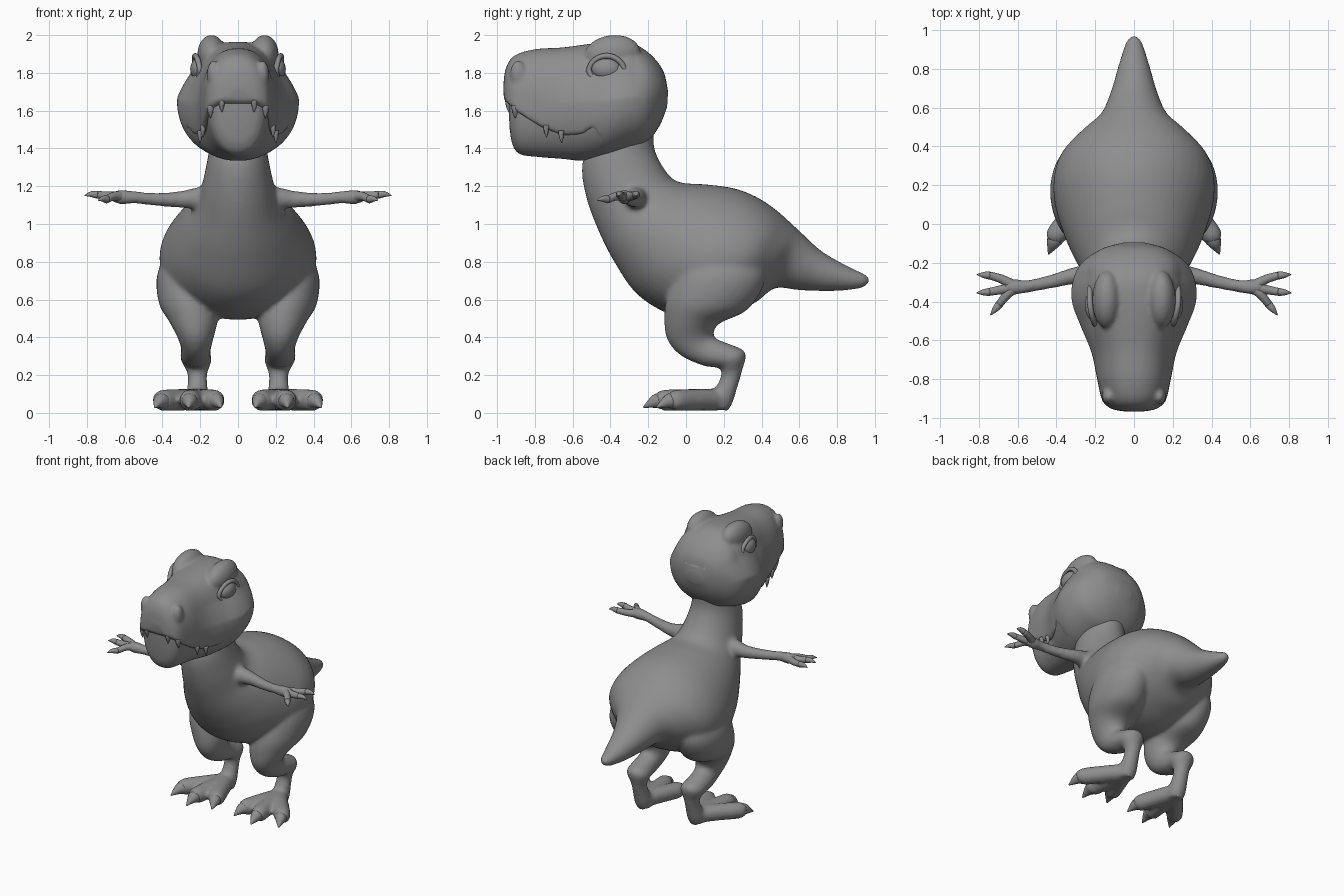
import bpy, bmesh, math
from mathutils import Vector, Matrix

if "Cube" in bpy.data.objects:
    bpy.data.objects.remove(bpy.data.objects["Cube"])

skin = bpy.data.materials.new("grey skin")
skin.diffuse_color = (0.27, 0.27, 0.27, 1)
skin.use_nodes = True
skin.node_tree.nodes["Principled BSDF"].inputs["Base Color"].default_value = skin.diffuse_color


def spline(rows, steps):
    """Catmull-Rom interpolation of rows of numbers."""
    out = []
    for i in range(len(rows) - 1):
        a, b, c, d = (rows[max(0, min(len(rows) - 1, i + k))] for k in (-1, 0, 1, 2))
        for s in range(steps):
            t = s / steps
            out.append([0.5 * (2 * q + (r - p) * t + (2 * p - 5 * q + 4 * r - u) * t * t
                               + (3 * q - p - 3 * r + u) * t ** 3)
                        for p, q, r, u in zip(a, b, c, d)])
    return out + [list(rows[-1])]


def skin_rings(bm, rings):
    loops = [[bm.verts.new(p) for p in ring] for ring in rings]
    n = len(loops[0])
    for a, b in zip(loops, loops[1:]):
        for i in range(n):
            bm.faces.new((a[i], a[(i + 1) % n], b[(i + 1) % n], b[i]))
    bm.faces.new(loops[0][::-1])
    bm.faces.new(loops[-1])


def loft(bm, rows, sides=32, steps=5, power=1.0, shape=None):
    """Rows: top y, top z, bottom y, bottom z, centre x, half width."""
    rings = []
    for y1, z1, y2, z2, cx, w in spline(rows, steps):
        ring = []
        for i in range(sides):
            a = 2 * math.pi * i / sides
            c, s = math.cos(a), math.sin(a)
            c, s = math.copysign(abs(c) ** power, c), math.copysign(abs(s) ** power, s)
            p = Vector((cx + w * c, (y1 + y2) / 2 + s * (y1 - y2) / 2,
                        (z1 + z2) / 2 + s * (z1 - z2) / 2))
            ring.append(shape(p, s) if shape else p)
        rings.append(ring)
    skin_rings(bm, rings)


def tube(bm, rows, sides=16, steps=4):
    """Rows: x, y, z, radius."""
    pts = spline(rows, steps)
    rings = []
    for i, (x, y, z, r) in enumerate(pts):
        t = Vector(pts[min(i + 1, len(pts) - 1)][:3]) - Vector(pts[max(i - 1, 0)][:3])
        u = t.cross(Vector((0, 0, 1))).normalized()
        v = u.cross(t).normalized()
        rings.append([Vector((x, y, z)) + max(r, .002) * (u * math.cos(k * math.tau / sides)
                      + v * math.sin(k * math.tau / sides)) for k in range(sides)])
    skin_rings(bm, rings)


def ball(bm, centre, radii, tilt=0):
    bmesh.ops.create_uvsphere(bm, u_segments=24, v_segments=16, radius=1,
                              matrix=Matrix.Translation(centre) @ Matrix.Rotation(tilt, 4, 'X')
                              @ Matrix.Diagonal((*radii, 1)))


def mirror(bm):
    geo = bmesh.ops.duplicate(bm, geom=bm.verts[:] + bm.edges[:] + bm.faces[:])["geom"]
    for v in geo:
        if isinstance(v, bmesh.types.BMVert):
            v.co.x *= -1


def finish(name, bm, voxel=0, smooth=0):
    bmesh.ops.recalc_face_normals(bm, faces=bm.faces[:])
    for f in bm.faces:
        f.smooth = True
    me = bpy.data.meshes.new(name)
    bm.to_mesh(me)
    bm.free()
    me.materials.append(skin)
    ob = bpy.data.objects.new(name, me)
    bpy.context.collection.objects.link(ob)
    if voxel:
        m = ob.modifiers.new("fuse", 'REMESH')
        m.mode, m.voxel_size, m.use_smooth_shade = 'VOXEL', voxel, True
        m = ob.modifiers.new("soften", 'SMOOTH')
        m.factor, m.iterations = 0.5, smooth
    return ob


# Limbs on one side, then mirrored
bm = bmesh.new()
loft(bm, [(.10, .95, .38, .88, .24, .09), (-.03, .78, .42, .71, .27, .155),
          (-.10, .62, .33, .55, .26, .16), (-.115, .50, .18, .475, .237, .13),
          (-.10, .39, .145, .42, .225, .098), (-.03, .305, .165, .39, .222, .08),
          (.09, .25, .23, .365, .225, .08), (.18, .235, .315, .32, .22, .08),
          (.183, .19, .297, .22, .215, .052), (.16, .14, .268, .12, .215, .055),
          (.13, .09, .25, .06, .215, .06), (.13, .02, .225, .012, .215, .05)])
toes = [((.125, -.075), (.09, -.175)), ((.255, -.115), (.262, -.225)), ((.395, -.05), (.44, -.155))]
for (x, y), _ in toes:
    tube(bm, [(.215, .17, .07, .058), ((x + .215) / 2, (y + .17) / 2, .07, .058),
              (x, y, .066, .057), (x + (x - .24) * .12, y - .035, .06, .042)])
tube(bm, [(.08, -.25, 1.13, .075), (.2, -.265, 1.135, .062), (.3, -.265, 1.13, .045),
          (.42, -.295, 1.13, .036), (.54, -.32, 1.14, .033), (.62, -.325, 1.143, .04),
          (.67, -.325, 1.145, .025)])
mirror(bm)
# Neck, torso and tail
loft(bm, [(-.17, 1.50, -.50, 1.46, 0, .14), (-.165, 1.39, -.55, 1.31, 0, .16),
          (-.10, 1.27, -.53, 1.15, 0, .19), (-.03, 1.22, -.47, .98, 0, .225),
          (.10, 1.21, -.38, .80, 0, .30), (.25, 1.19, -.25, .62, 0, .37),
          (.37, 1.145, -.05, .51, 0, .415), (.47, 1.08, .17, .50, 0, .39),
          (.55, 1.01, .36, .58, 0, .28), (.62, .945, .47, .66, 0, .18),
          (.72, .855, .60, .65, 0, .125), (.85, .78, .78, .645, 0, .08),
          (.945, .735, .925, .66, 0, .042), (.975, .71, .97, .69, 0, .012)], sides=48)
finish("body", bm, .013, 8)

# Claws and fingers
bm = bmesh.new()
for (x, y), (cx, cy) in toes:
    tube(bm, [(x, y - .01, .062, .042), (x * .6 + cx * .4, y * .6 + cy * .4, .062, .038),
              (cx, cy, .03, .004)])
mirror(bm)
finish("toe_claws", bm)
bm = bmesh.new()
for mid, knuckle, tip in (((.68, -.285), (.745, -.265), (.81, -.26)),
                          ((.69, -.34), (.745, -.35), (.812, -.355)),
                          ((.655, -.365), (.695, -.415), (.74, -.47))):
    z = 1.155 if tip[1] > -.4 else 1.13
    tube(bm, [(.61, -.325, 1.143, .03), (*mid, 1.148, .023), (*knuckle, z, .02)])
    tube(bm, [(*knuckle, z, .021), ((knuckle[0] + tip[0]) / 2, (knuckle[1] + tip[1]) / 2,
                                   z + .003, .015), (*tip, z - .005, .002)])
mirror(bm)
finish("fingers", bm)

# Head: full-depth rings shared by the upper head and the jaw
head = [(-.968, 1.72, -.955, 1.50, 0, .07), (-.955, 1.82, -.94, 1.42, 0, .125),
        (-.91, 1.89, -.90, 1.37, 0, .165), (-.80, 1.925, -.80, 1.355, 0, .19),
        (-.65, 1.935, -.67, 1.345, 0, .22), (-.50, 1.955, -.55, 1.335, 0, .275),
        (-.38, 1.965, -.42, 1.35, 0, .32), (-.28, 1.955, -.30, 1.39, 0, .315),
        (-.19, 1.90, -.21, 1.43, 0, .27), (-.12, 1.81, -.14, 1.52, 0, .17),
        (-.095, 1.70, -.10, 1.62, 0, .06)]
lip = [(-1, 1.68), (-.96, 1.655), (-.88, 1.585), (-.76, 1.51), (-.65, 1.47),
       (-.55, 1.475), (-.48, 1.52), (-.45, 1.30)]


def lip_height(y):
    for (a, za), (b, zb) in zip(lip, lip[1:]):
        if a <= y < b:
            return za + (zb - za) * (y - a) / (b - a)
    return 0


def pinch(p, s):
    # Narrow the temples behind the snout
    k = min(1, max(0, (p.y + .8) / .3)) * min(1, max(0, (-.12 - p.y) / .15))
    p.x *= 1 - .17 * k * min(1, max(0, s * 2.2)) * (1 - .5 * max(0, s - .6))
    return p


def upper(p, s):
    p = pinch(p, s)
    p.z = max(p.z, lip_height(p.y))
    return p


def lower(p, s):
    p = pinch(p, s)
    k = min(1, max(0, (-.46 - p.y) / .3))
    p.x *= .985 - .07 * k
    p.y += .022 * k
    p.z = min(p.z, 1.75)
    return p


bm = bmesh.new()
loft(bm, head, 72, 8, .88, upper)
for s in (1, -1):
    ball(bm, (s * .14, -.39, 1.90), (.075, .15, .10), .12)     # brow
    ball(bm, (s * .13, -.885, 1.79), (.035, .045, .075), .1)   # nostril swelling
finish("upper_head", bm, .011, 5)
bm = bmesh.new()
loft(bm, head, 72, 8, .88, lower)
finish("lower_jaw", bm)

# Eyes with raised lids
bm = bmesh.new()
ball(bm, (.205, -.42, 1.82), (.048, .08, .06), -.05)
mirror(bm)
finish("eyes", bm)
bm = bmesh.new()
ring = [(.226 - .012 * math.cos(a) ** 2 + .012 * math.cos(a), -.42 + .094 * math.cos(a),
         1.82 + .07 * math.sin(a) - (.012 if math.sin(a) > 0 else 0) * math.cos(a) ** 2)
        for a in (math.tau * i / 32 for i in range(32))]
rings = []
for i in range(33):
    x, y, z = ring[i % 32]
    out = Vector((0, y + .42, z - 1.82)).normalized()
    rings.append([Vector((x, y, z)) + .015 * (out * math.cos(b) + Vector((1, 0, 0)) * math.sin(b))
                  for b in (math.tau * k / 10 for k in range(10))])
skin_rings(bm, rings)
mirror(bm)
finish("eyelids", bm)

# Upper teeth
bm = bmesh.new()
for x, y, r in ((.085, -.94, .018), (.145, -.905, .02), (.185, -.74, .016), (.2, -.66, .016)):
    z = lip_height(y)
    tube(bm, [(x, y, z + .02, r), (x + .001, y, z - .01, r * .8), (x, y + .002, z - .045, .002)], 10)
mirror(bm)
finish("teeth", bm)
